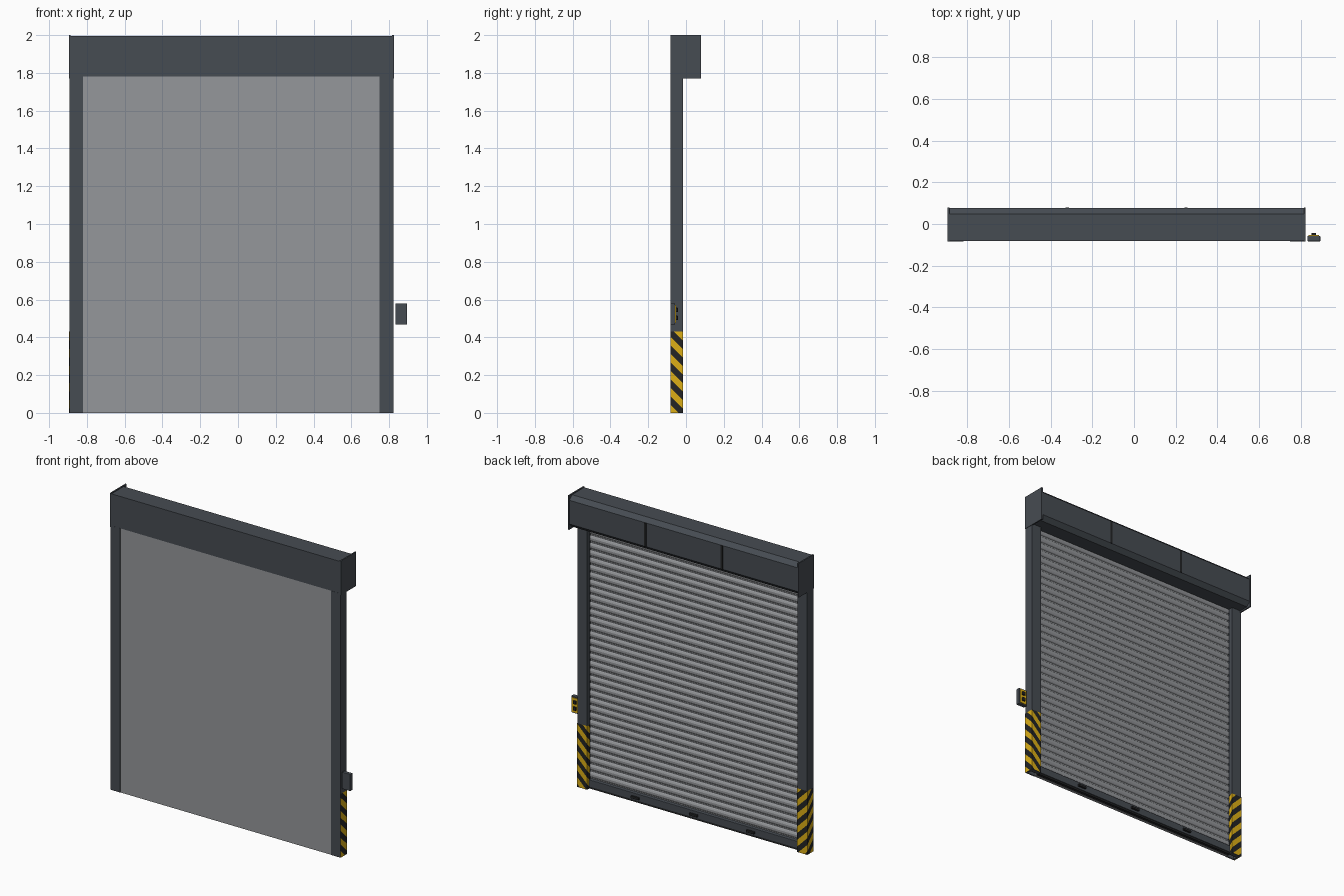
import bpy, bmesh, math
from mathutils import Vector

if "Cube" in bpy.data.objects:
    bpy.data.objects.remove(bpy.data.objects["Cube"])


def mat(name, rgb):
    m = bpy.data.materials.new(name)
    m.diffuse_color = (*rgb, 1)
    m.use_nodes = True
    m.node_tree.nodes["Principled BSDF"].inputs["Base Color"].default_value = m.diffuse_color
    return m


STEEL = mat("dark_steel", (0.062, 0.072, 0.085))
BLACK = mat("black_rubber", (0.016, 0.017, 0.018))
YELLOW = mat("safety_yellow", (0.72, 0.43, 0.008))
SLAT = mat("slat_grey", (0.30, 0.31, 0.325))


def finish(name, bm, material):
    bmesh.ops.recalc_face_normals(bm, faces=bm.faces)
    me = bpy.data.meshes.new(name)
    bm.to_mesh(me)
    bm.free()
    ob = bpy.data.objects.new(name, me)
    bpy.context.collection.objects.link(ob)
    me.materials.append(material)
    return ob


def box(name, x, y, z, material, bevel=0.0):
    bm = bmesh.new()
    bmesh.ops.create_cube(bm, size=1)
    for v in bm.verts:
        v.co = Vector([r[0] + (c + 0.5) * (r[1] - r[0]) for r, c in zip((x, y, z), v.co)])
    if bevel:
        bmesh.ops.bevel(bm, geom=bm.edges[:], offset=bevel, segments=2, affect='EDGES', profile=0.5)
    return finish(name, bm, material)


def extrude_x(name, profile, x0, x1, material):
    # closed (y, z) profile swept along x
    bm = bmesh.new()
    f = bm.faces.new([bm.verts.new((x0, y, z)) for y, z in profile])
    new = bmesh.ops.extrude_face_region(bm, geom=[f])["geom"]
    bmesh.ops.translate(bm, vec=(x1 - x0, 0, 0), verts=[g for g in new if isinstance(g, bmesh.types.BMVert)])
    return finish(name, bm, material)


CX = -0.035            # middle of the door opening
HALF = 0.785           # half width of the opening
OUT = 0.857            # half width to the rail outer faces
FRONT, BACK = -0.083, -0.017

# curtain: flat front, arched slats on the back
N, Z0, Z1 = 35, 0.06, 1.80
pitch = (Z1 - Z0) / N
profile = [(-0.081, Z1), (-0.081, 0.0), (-0.062, 0.0), (-0.062, Z0)]
for i in range(N):
    z = Z0 + i * pitch
    for t, d in ((0.1, 0.0), (0.2, 0.007), (0.4, 0.012), (0.65, 0.012), (0.85, 0.007), (0.95, 0.0)):
        profile.append((-0.062 + d, z + t * pitch))
profile.append((-0.062, Z1))
extrude_x("slat_curtain", profile, CX - HALF - 0.005, CX + HALF + 0.005, SLAT)

# bottom bar with seal and lift handles
box("bottom_bar", (CX - HALF, CX + HALF), (-0.064, -0.036), (0.012, 0.06), STEEL, 0.003)
box("bottom_seal", (CX - HALF, CX + HALF), (-0.06, -0.04), (0.0, 0.014), BLACK)
for i, x in enumerate((-0.46, CX, 0.40)):
    box(f"bar_handle_{i}", (x - 0.03, x + 0.03), (-0.037, -0.022), (0.026, 0.042), BLACK, 0.003)

# guide rails: channels open towards the curtain, with hazard sleeves
ZH = 0.43


def stripes(name, s):
    # strip wrapped round the outer, back and inner faces, cut along slanted lines
    e = 0.0015
    path = [(OUT + e, FRONT), (OUT + e, BACK + e), (HALF - e, BACK + e), (HALF - e, BACK - 0.03)]
    bm = bmesh.new()
    dist = {}
    d = 0.0
    for a, b in zip(path, path[1:]):
        L = math.dist(a, b)
        sub = bmesh.new()
        sub.faces.new([sub.verts.new(c) for c in ((0, 0, 0), (L, 0, 0), (L, ZH, 0), (0, ZH, 0))])
        # stripe lines: z + u = constant
        step = 0.045
        for k in range(1, 16):
            c = k * step
            bmesh.ops.bisect_plane(sub, geom=sub.verts[:] + sub.edges[:] + sub.faces[:],
                                   plane_co=(0, c - d, 0), plane_no=(1, 1, 0))
        for f in sub.faces:
            m = f.calc_center_median()
            k = int((m.x + m.y + d) / step)
            vs = []
            for v in f.verts:
                t = v.co.x / L
                vs.append(bm.verts.new((CX + s * (a[0] + t * (b[0] - a[0])), a[1] + t * (b[1] - a[1]), v.co.y)))
            bm.faces.new(vs).material_index = k % 2
        sub.free()
        d += L
    bmesh.ops.remove_doubles(bm, verts=bm.verts[:], dist=1e-5)
    ob = finish(name, bm, YELLOW)
    ob.data.materials.append(BLACK)


for s, side in ((-1, "left"), (1, "right")):
    def xr(a, b):
        return tuple(sorted((CX + s * a, CX + s * b)))
    box(f"{side}_rail_web", xr(OUT - 0.012, OUT), (FRONT, BACK), (0, 1.78), STEEL)
    box(f"{side}_rail_front_flange", xr(HALF, OUT - 0.012), (FRONT, FRONT + 0.008), (0, 1.78), STEEL)
    box(f"{side}_rail_back_flange", xr(HALF, OUT - 0.012), (BACK - 0.03, BACK), (0, 1.78), STEEL)
    stripes(f"{side}_hazard_stripes", s)
    # header end plate
    box(f"{side}_end_plate", xr(OUT - 0.006, OUT + 0.003), (-0.083, 0.08), (1.77, 2.0), STEEL)

# header housing with chamfered back edges
extrude_x("header_housing", [(-0.082, 1.78), (-0.082, 1.995), (0.048, 1.995), (0.076, 1.968),
                             (0.076, 1.808), (0.048, 1.78)], CX - OUT + 0.005, CX + OUT - 0.005, STEEL)
for i, x in enumerate((-0.32, 0.25)):
    box(f"housing_seam_{i}", (x - 0.008, x + 0.008), (0.07, 0.08), (1.808, 1.968), BLACK)

# control box with push buttons facing the back
box("control_box", (0.833, 0.895), (-0.083, -0.057), (0.467, 0.58), STEEL, 0.003)
box("control_plate", (0.839, 0.889), (-0.058, -0.053), (0.475, 0.572), YELLOW)
for i, z in enumerate((0.503, 0.545)):
    box(f"control_button_{i}", (0.853, 0.875), (-0.054, -0.043), (z - 0.012, z + 0.012), BLACK, 0.003)
